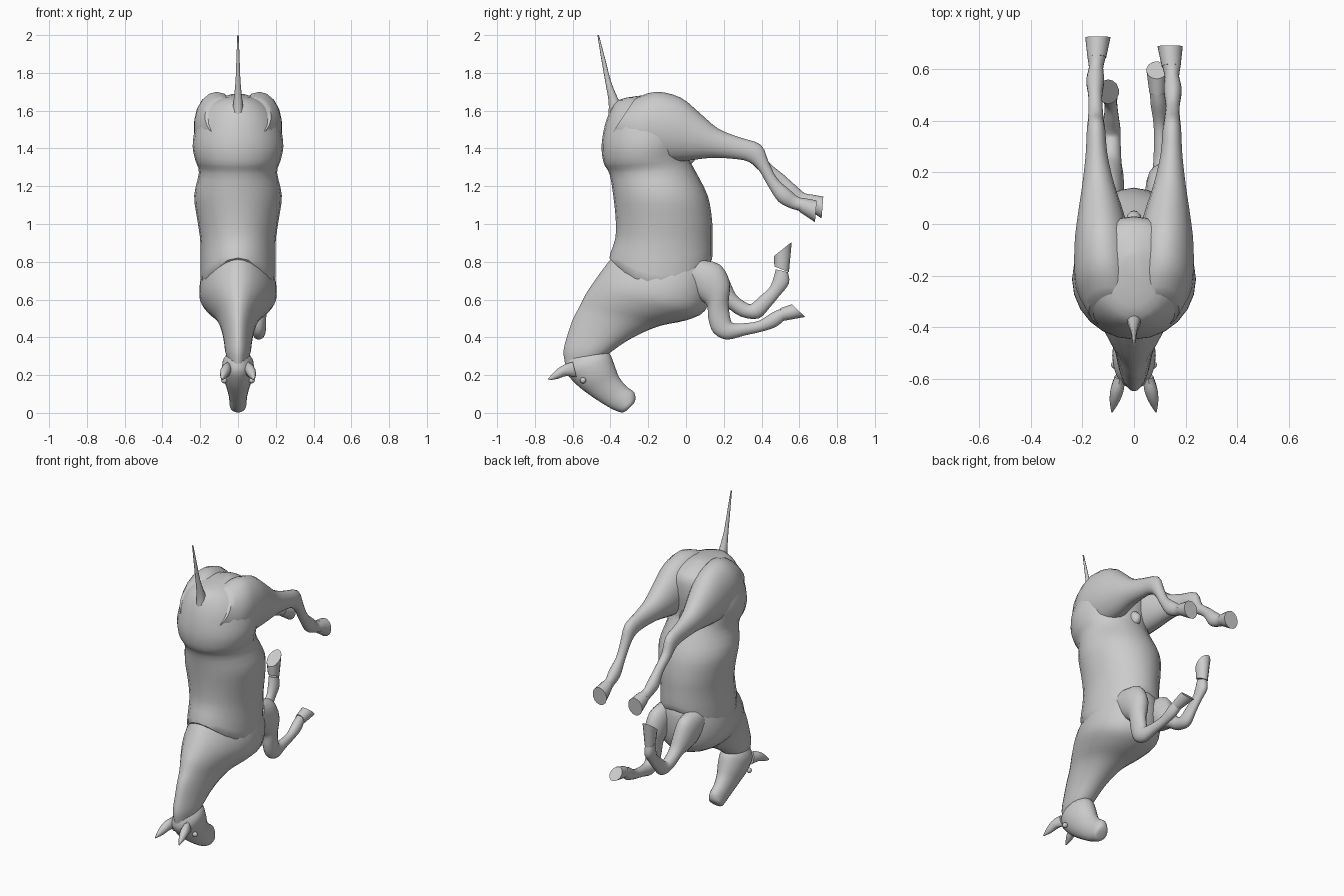
import bpy, bmesh
from math import cos, sin, pi
from mathutils import Vector


def catmull(a, b, c, d, t):
    return [0.5 * (2 * q + (r - p) * t + (2 * p - 5 * q + 4 * r - s) * t * t
                   + (3 * q - p - 3 * r + s) * t ** 3) for p, q, r, s in zip(a, b, c, d)]


def loft(name, stations, egg=0.0, sub=3, segs=24, sx=1, angle=50):
    """Station: y1, z1, y2, z2 (profile edges), half width, x centre, side dip."""
    st = [list(s) + [0.0] * (7 - len(s)) for s in stations]
    rows = []
    for i in range(len(st) - 1):
        a, d = st[max(i - 1, 0)], st[min(i + 2, len(st) - 1)]
        rows += [catmull(a, st[i], st[i + 1], d, k / sub) for k in range(sub)]
    rows.append(st[-1])
    bm = bmesh.new()
    rings = []
    for y1, z1, y2, z2, w, x, dip in rows:
        ring = []
        for k in range(segs):
            c, s = cos(2 * pi * k / segs), sin(2 * pi * k / segs)
            ring.append(bm.verts.new((sx * (x + w * s * (1 + egg * c)),
                                      (y1 + y2) / 2 + c * (y2 - y1) / 2,
                                      (z1 + z2) / 2 + c * (z2 - z1) / 2 - dip * s * s)))
        rings.append(ring)
    for r, q in zip(rings, rings[1:]):
        for k in range(segs):
            n = (k + 1) % segs
            bm.faces.new((r[k], r[n], q[n], q[k]))
    bm.faces.new(rings[0])
    bm.faces.new(rings[-1])
    bmesh.ops.recalc_face_normals(bm, faces=bm.faces)
    me = bpy.data.meshes.new(name)
    bm.to_mesh(me)
    bm.free()
    ob = bpy.data.objects.new(name, me)
    bpy.context.collection.objects.link(ob)
    bpy.ops.object.select_all(action='DESELECT')
    ob.select_set(True)
    bpy.context.view_layer.objects.active = ob
    bpy.ops.object.shade_smooth_by_angle(angle=angle * pi / 180)
    return ob


# Barrel and rump, ending in the arched shoulder seam
loft("torso", [
    (-.24, 1.68, -.12, 1.69, .04), (-.36, 1.655, -.04, 1.66, .12),
    (-.41, 1.58, .02, 1.61, .195), (-.437, 1.49, .03, 1.51, .228),
    (-.447, 1.40, .02, 1.42, .24), (-.435, 1.32, .015, 1.35, .225),
    (-.405, 1.265, .05, 1.28, .207), (-.385, 1.15, .115, 1.15, .232),
    (-.372, 1.02, .138, 1.02, .215), (-.375, .92, .14, .92, .198, 0, .03),
    (-.405, .82, .137, .81, .195, 0, .14), (-.36, .80, .10, .79, .15, 0, .12)])

# Shoulders, chest and neck
loft("neck_and_chest", [
    (-.35, .86, .08, .86, .12), (-.405, .805, .13, .80, .165),
    (-.455, .74, .135, .66, .197), (-.49, .69, .10, .54, .197),
    (-.53, .63, .0, .49, .16), (-.565, .56, -.13, .463, .115),
    (-.597, .50, -.24, .42, .09), (-.625, .42, -.33, .37, .075),
    (-.648, .33, -.40, .32, .066), (-.64, .26, -.43, .30, .055)], egg=.22)

# Head
loft("head", [
    (-.635, .27, -.48, .335, .05), (-.635, .215, -.41, .32, .082),
    (-.58, .15, -.378, .25, .08), (-.52, .102, -.355, .19, .063),
    (-.45, .055, -.315, .14, .05), (-.39, .02, -.275, .11, .046),
    (-.34, .002, -.268, .07, .042), (-.315, .012, -.28, .045, .022)])

# Tail
loft("tail", [
    (-.41, 1.58, -.33, 1.62, .03), (-.41, 1.65, -.36, 1.665, .024),
    (-.427, 1.75, -.397, 1.755, .014), (-.448, 1.87, -.428, 1.875, .009),
    (-.469, 2.0, -.461, 2.0, .004)], segs=10)

# Sheath between the hind legs
loft("sheath", [(-.06, 1.38, .0, 1.42, .035), (-.01, 1.32, .05, 1.37, .03),
                (.025, 1.315, .045, 1.335, .012)], segs=12)

for side, sx in (("right", 1), ("left", -1)):
    # Ears and eyes
    loft(side + "_ear", [
        (-.60, .27, -.58, .19, .02, .055), (-.645, .255, -.635, .195, .027, .065),
        (-.69, .225, -.68, .18, .02, .075), (-.73, .18, -.725, .173, .003, .085)],
        segs=10, sx=sx)
    bpy.ops.mesh.primitive_uv_sphere_add(segments=12, ring_count=8, radius=.016,
                                         location=(sx * .073, -.545, .172))
    bpy.context.object.name = side + "_eye"
    bpy.ops.object.shade_smooth()

    # Hind leg with the haunch; the left one reaches a little further
    dy, dz = (0, 0) if sx > 0 else (.035, .02)
    lower = [(.435, 1.20, .483, 1.24, .027, .15), (.488, 1.12, .55, 1.18, .035, .15),
             (.55, 1.085, .59, 1.145, .028, .147), (.60, 1.07, .625, 1.135, .036, .145)]
    lower = [(a + dy, b + dz, c + dy, d + dz, w, x) for a, b, c, d, w, x in lower]
    loft(side + "_hind_leg", [
        (-.40, 1.47, -.27, 1.665, .085, .09), (-.31, 1.37, -.16, 1.70, .115, .112),
        (-.15, 1.33, -.03, 1.67, .112, .12), (.0, 1.335, .07, 1.59, .09, .128),
        (.13, 1.35, .17, 1.505, .063, .138), (.25, 1.345, .28, 1.46, .043, .145),
        (.33, 1.33, .395, 1.42, .036, .147), (.385, 1.285, .437, 1.33, .03, .148)]
        + lower, sx=sx, segs=18)
    loft(side + "_hind_hoof", [
        (.60 + dy, 1.065 + dz, .62 + dy, 1.138 + dz, .037, .144),
        (.683 + dy, 1.01 + dz, .692 + dy, 1.125 + dz, .05, .14)], sx=sx, segs=14, sub=2)

# Right foreleg, folded low and forward
loft("right_foreleg", [
    (-.02, .68, .08, .81, .06, .10), (.06, .61, .18, .785, .062, .105),
    (.11, .57, .232, .69, .056, .108), (.118, .50, .225, .58, .042, .11),
    (.145, .425, .235, .50, .038, .11), (.215, .388, .25, .475, .036, .11),
    (.31, .41, .31, .475, .028, .105), (.40, .43, .385, .487, .025, .10),
    (.475, .455, .455, .53, .031, .095), (.52, .49, .50, .55, .028, .09)], segs=18)
loft("right_fore_hoof", [(.515, .487, .50, .555, .031, .09),
                         (.63, .508, .562, .575, .04, .088)], segs=14, sub=2)

# Left foreleg, folded up
loft("left_foreleg", [
    (-.02, .68, .08, .81, .06, .10), (.06, .61, .18, .785, .062, .10),
    (.13, .58, .23, .70, .055, .095), (.21, .56, .265, .625, .042, .09),
    (.29, .51, .325, .58, .037, .088), (.385, .50, .35, .58, .036, .088),
    (.445, .56, .395, .62, .028, .088), (.495, .62, .44, .66, .025, .09),
    (.545, .685, .462, .71, .031, .095), (.54, .745, .475, .76, .028, .098)],
    sx=-1, segs=18)
loft("left_fore_hoof", [(.545, .745, .468, .775, .031, .098),
                        (.56, .905, .465, .83, .042, .10)], sx=-1, segs=14, sub=2)
